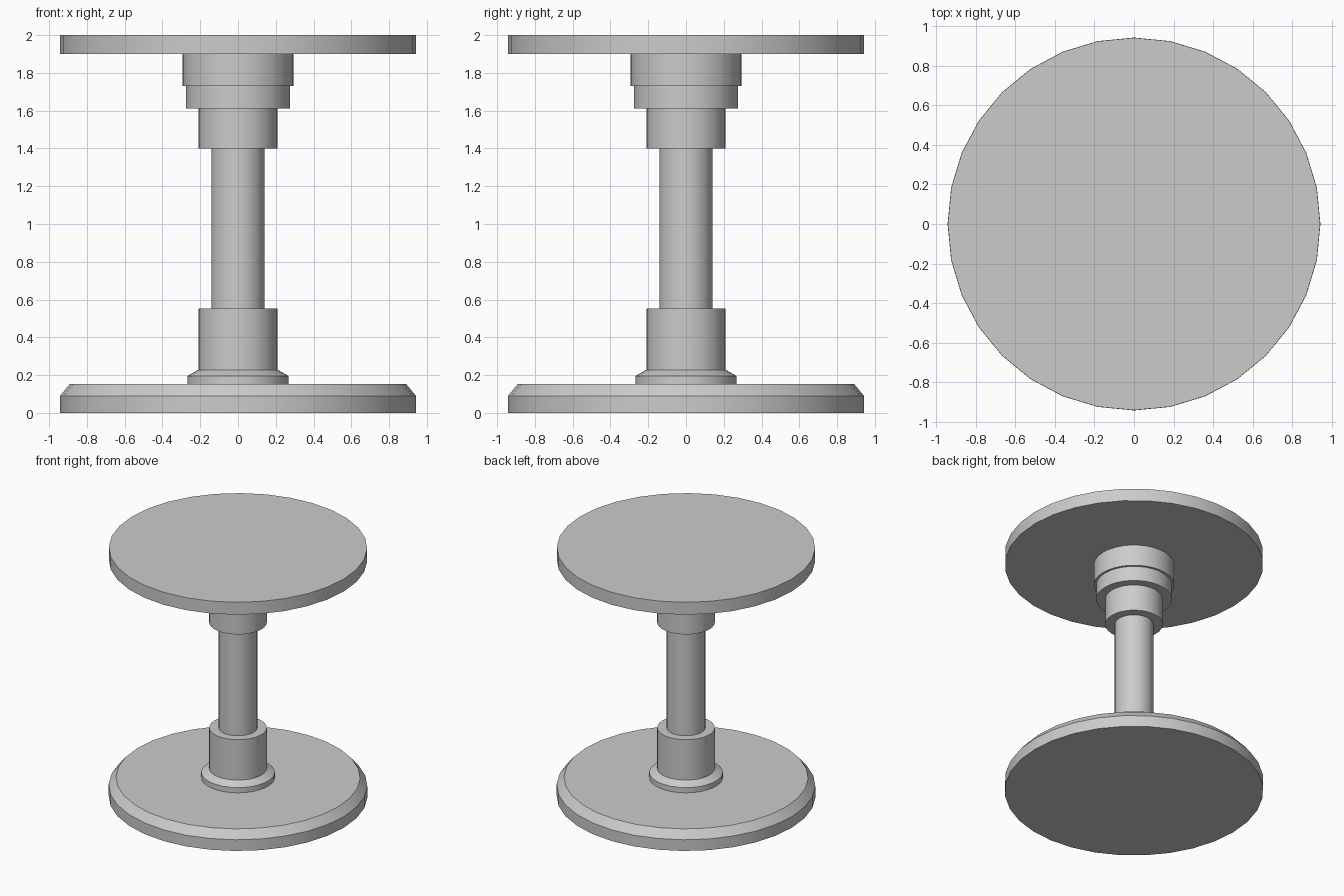
import bpy, bmesh
from math import radians, tau

if "Cube" in bpy.data.objects:
    bpy.data.objects.remove(bpy.data.objects["Cube"])

SIDES = 32


def lathe(name, profile):
    """Spin a list of (radius, height) points around z."""
    bm = bmesh.new()
    verts = [bm.verts.new((r, 0, z)) for r, z in profile]
    edges = [bm.edges.new(pair) for pair in zip(verts, verts[1:])]
    bmesh.ops.spin(bm, geom=verts + edges, cent=(0, 0, 0), axis=(0, 0, 1),
                   angle=tau, steps=SIDES, use_duplicate=False)
    bmesh.ops.remove_doubles(bm, verts=bm.verts, dist=0.0005)
    bmesh.ops.recalc_face_normals(bm, faces=bm.faces)
    # Make sure the walls face away from the axis
    wall = max(bm.faces, key=lambda f: f.calc_center_median().xy.length)
    if wall.normal.xy.dot(wall.calc_center_median().xy) < 0:
        bmesh.ops.reverse_faces(bm, faces=bm.faces)
    mesh = bpy.data.meshes.new(name)
    bm.to_mesh(mesh)
    bm.free()
    obj = bpy.data.objects.new(name, mesh)
    bpy.context.collection.objects.link(obj)
    bpy.ops.object.select_all(action='DESELECT')
    obj.select_set(True)
    bpy.context.view_layer.objects.active = obj
    bpy.ops.object.shade_smooth_by_angle(angle=radians(30))
    return obj


# Floor disc with bevelled upper rim
lathe("base", [(0, 0), (0.943, 0), (0.943, 0.09), (0.89, 0.153), (0.268, 0.153)])
# Collar and sleeve around the foot of the column
lathe("lower_sleeve", [(0.268, 0.153), (0.268, 0.195), (0.21, 0.228),
                       (0.21, 0.553), (0.141, 0.553)])
# Slim central column
lathe("column", [(0.141, 0.553), (0.141, 1.40)])
# Stepped mount that widens towards the seat
lathe("upper_mount", [(0.141, 1.40), (0.21, 1.40), (0.21, 1.612), (0.276, 1.612),
                      (0.276, 1.73), (0.293, 1.73), (0.293, 1.90)])
# Round seat disc
lathe("seat", [(0.293, 1.90), (0.942, 1.90), (0.942, 2.0), (0, 2.0)])
